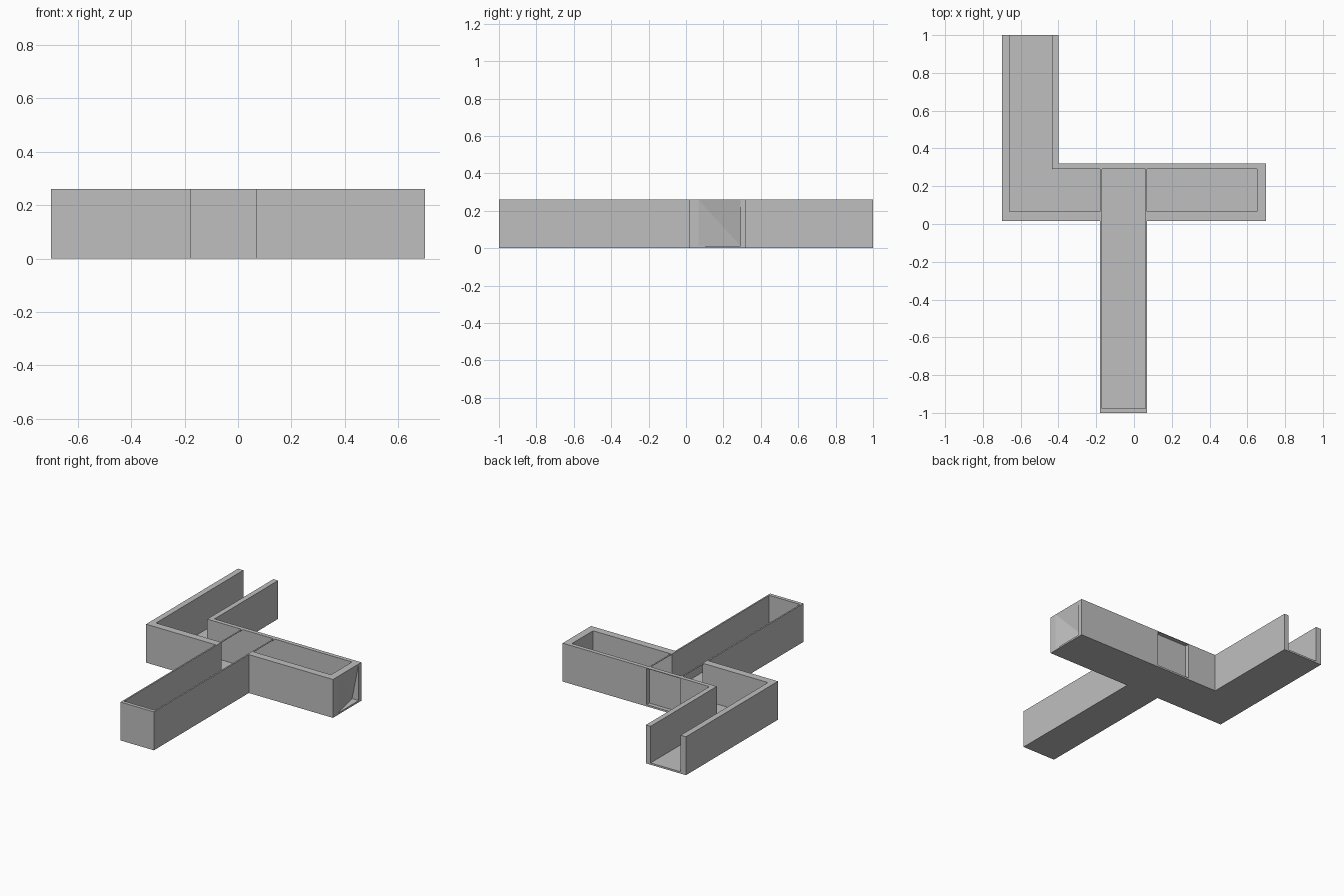
import bpy, bmesh

if "Cube" in bpy.data.objects:
    bpy.data.objects.remove(bpy.data.objects["Cube"])

H, FLOOR = 0.26, 0.012

mat = bpy.data.materials.new("concrete_grey")
mat.diffuse_color = (0.52, 0.52, 0.52, 1)
mat.use_nodes = True
mat.node_tree.nodes["Principled BSDF"].inputs["Base Color"].default_value = mat.diffuse_color


def finish(name, bm):
    me = bpy.data.meshes.new(name)
    bm.to_mesh(me)
    bm.free()
    me.materials.append(mat)
    ob = bpy.data.objects.new(name, me)
    bpy.context.collection.objects.link(ob)
    return ob


def prism(name, outline, z0, z1):
    """Extrude a plan outline from z0 to z1."""
    bm = bmesh.new()
    face = bm.faces.new([bm.verts.new((x, y, z0)) for x, y in outline])
    ext = bmesh.ops.extrude_face_region(bm, geom=[face])
    tops = [v for v in ext["geom"] if isinstance(v, bmesh.types.BMVert)]
    bmesh.ops.translate(bm, verts=tops, vec=(0, 0, z1 - z0))
    bmesh.ops.recalc_face_normals(bm, faces=bm.faces[:])
    return finish(name, bm)


def rect(x0, y0, x1, y1):
    return [(x0, y0), (x1, y0), (x1, y1), (x0, y1)]


def sheet(name, *faces):
    """Single-sided surface patches."""
    bm = bmesh.new()
    for f in faces:
        bm.faces.new([bm.verts.new(p) for p in f])
    return finish(name, bm)


# Shared floor under all three corridors
prism("floor", [(-.7, 1), (-.7, .016), (-.18, .016), (-.18, -1), (.07, -1),
                (.07, .016), (.7, .016), (.7, .32), (-.4, .32), (-.4, 1)], 0, FLOOR)

# Bent corridor on the left
prism("left_outer_wall", [(-.7, 1), (-.7, .016), (-.18, .016), (-.18, .066),
                          (-.66, .066), (-.66, 1)], FLOOR, H)
prism("left_inner_wall", [(-.435, 1), (-.435, .292), (-.18, .292), (-.18, .32),
                          (-.4, .32), (-.4, 1)], FLOOR, H)

# Straight corridor on the right
prism("right_front_wall", rect(.07, .016, .7, .066), FLOOR, H)
prism("right_back_wall", rect(.07, .292, .7, .32), FLOOR, H)

# Thin-walled front corridor
prism("front_corridor_wall", [(-.18, .066), (-.18, -1), (.07, -1), (.07, .066),
                              (.06, .066), (.06, -.976), (-.17, -.976), (-.17, .066)], FLOOR, H)

# Recessed panel, its lintel and the thin rails across the crossing
sheet("recessed_panel", [(-.18, .292, FLOOR), (.07, .292, FLOOR), (.07, .292, H), (-.18, .292, H)])
prism("panel_lintel", rect(-.18, .292, .07, .32), H - .004, H)
for side, x in (("left", -.18), ("right", .06)):
    prism(side + "_crossing_rail", rect(x, .066, x + .01, .292), H - .003, H)

# Right end: inner face, top rim and the folded outer face
y0, y1 = .066, .292
a, b = (.7, y0, H), (.7, y1, H)
c, d = (.65, y1, FLOOR), (.7, y0, FLOOR)
sheet("right_end_wall",
      [(.65, y0, FLOOR), (.65, y0, H), (.65, y1, H), (.65, y1, FLOOR)],
      [(.65, y0, H), (.7, y0, H), (.7, y1, H), (.65, y1, H)],
      [a, c, b], [a, d, c])
